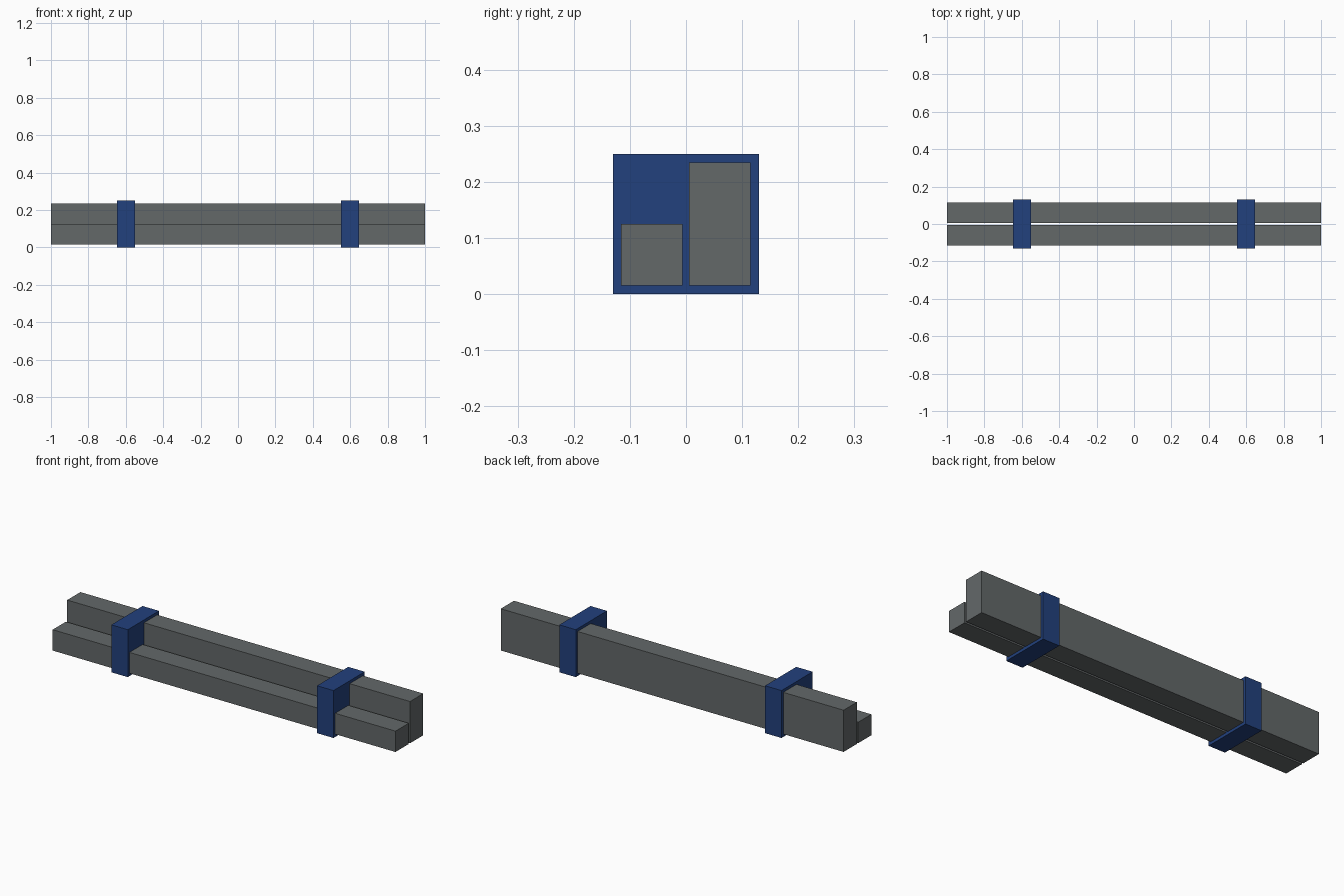
import bpy

if "Cube" in bpy.data.objects:
    bpy.data.objects.remove(bpy.data.objects["Cube"])


def material(name, rgb):
    mat = bpy.data.materials.new(name)
    mat.diffuse_color = (*rgb, 1)
    mat.use_nodes = True
    mat.node_tree.nodes["Principled BSDF"].inputs["Base Color"].default_value = mat.diffuse_color
    return mat


def box(name, low, high, mat):
    """Box spanning two opposite corners."""
    centre = [(a + b) / 2 for a, b in zip(low, high)]
    bpy.ops.mesh.primitive_cube_add(size=1, location=centre)
    obj = bpy.context.object
    obj.name = name
    obj.scale = [b - a for a, b in zip(low, high)]
    bpy.ops.object.transform_apply(location=False, rotation=False, scale=True)
    obj.data.materials.append(mat)
    return obj


grey = material("beam grey", (0.125, 0.138, 0.141))
blue = material("bracket blue", (0.016, 0.052, 0.205))

# Two parallel beams: low one in front, tall one behind
box("low_beam", (-1, -0.116, 0.015), (1, -0.006, 0.125), grey)
box("tall_beam", (-1, 0.005, 0.015), (1, 0.115, 0.235), grey)

# Solid brackets holding the beams together
for side, x in (("left", -0.6), ("right", 0.6)):
    box(f"{side}_bracket", (x - 0.048, -0.13, 0), (x + 0.048, 0.13, 0.25), blue)
